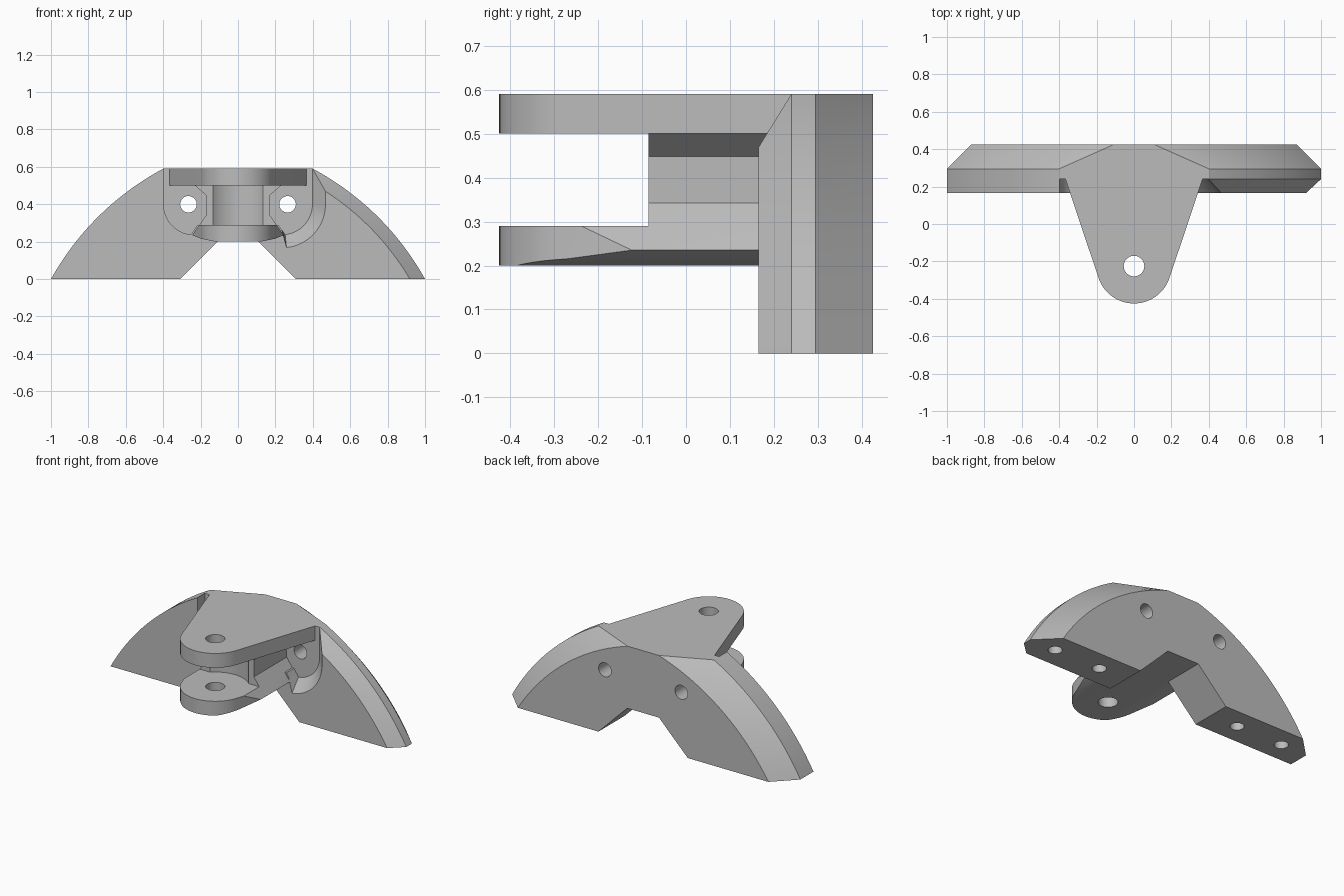
import bpy, bmesh
from math import sin, cos, pi, asin, sqrt, radians

if "Cube" in bpy.data.objects:
    bpy.data.objects.remove(bpy.data.objects["Cube"])

grey = bpy.data.materials.new("plain grey")
grey.use_nodes = True
COLOUR = (0.5, 0.5, 0.5, 1)
grey.diffuse_color = COLOUR
grey.node_tree.nodes["Principled BSDF"].inputs["Base Color"].default_value = COLOUR

TOP, FRONT, FLOOR, BACK = 0.59, 0.165, 0.24, 0.425


def loft(name, rings):
    """Closed solid through rings of equally many points."""
    bm = bmesh.new()
    loops = [[bm.verts.new(p) for p in ring] for ring in rings]
    n = len(loops[0])
    for a, b in zip(loops, loops[1:]):
        for i in range(n):
            j = (i + 1) % n
            bm.faces.new((a[i], a[j], b[j], b[i]))
    bm.faces.new(loops[0][::-1])
    bm.faces.new(loops[-1])
    bmesh.ops.recalc_face_normals(bm, faces=bm.faces)
    mesh = bpy.data.meshes.new(name)
    bm.to_mesh(mesh)
    bm.free()
    mesh.materials.append(grey)
    ob = bpy.data.objects.new(name, mesh)
    bpy.context.collection.objects.link(ob)
    return ob


def along_y(name, profile, y0, y1):
    return loft(name, [[(x, y, z) for x, z in profile] for y in (y0, y1)])


def along_z(name, outline, z0, z1):
    return loft(name, [[(x, y, z) for x, y in outline] for z in (z0, z1)])


def circle(cx, cy, r, n=40):
    return [(cx + r * cos(2 * pi * i / n), cy + r * sin(2 * pi * i / n)) for i in range(n)]


def mirrored(half):
    return half + [(-x, z) for x, z in reversed(half)]


def combine(target, tool, operation):
    """Apply a boolean and remove the tool."""
    mod = target.modifiers.new("join", 'BOOLEAN')
    mod.operation, mod.object, mod.solver = operation, tool, 'EXACT'
    bpy.context.view_layer.objects.active = target
    bpy.ops.object.modifier_apply(modifier=mod.name)
    bpy.data.objects.remove(tool)


# Arched wing plate, bevelled at the back and on the left front edge
def arch(inset, steps=28):
    cx, cz, r = -0.3, -0.722, 1.487 - inset
    a0, a1 = asin(-cz / r), asin((TOP - cz) / r)
    angles = [a0 + (a1 - a0) * i / steps for i in range(steps + 1)]
    return [(cx + r * cos(a), cz + r * sin(a)) for a in angles]


def plate_ring(y, left_inset, right_inset):
    left = [(0.11, 0.2), (0.31, 0)] + arch(left_inset)
    right = [(-x, z) for x, z in reversed([(0.11, 0.2), (0.31, 0)] + arch(right_inset))]
    return [(x, y, z) for x, z in left + right]


bracket = loft("wing_bracket", [
    plate_ring(FRONT, 0.07, 0), plate_ring(FLOOR, 0, 0),
    plate_ring(0.295, 0, 0), plate_ring(BACK, 0.113, 0.113)])


# Recesses beside the web: flared wall on the left, straight on the right
def recess_ring(y, side, d):
    pts = [(0.05, 0.65), (0.398 + d, 0.65)]
    for i in range(17):
        a = -radians(84) * i / 16
        pts.append((0.235 + (0.163 + d) * cos(a), 0.4 + (0.163 + d) * sin(a)))
    pts += [(0.22, 0.285), (0.05, 0.3)]
    return [(side * x, y, z) for x, z in pts]


for side, slope in ((1, 0.93), (-1, 0)):
    rings = [recess_ring(y, side, slope * (FLOOR - y)) for y in (FLOOR, 0.1)]
    combine(bracket, loft("recess_cutter", rings), 'DIFFERENCE')

# Screw holes through the plate and blind holes in the feet
for side in (-1, 1):
    hole = along_y("screw_hole", circle(side * 0.265, 0.4, 0.044), 0.1, 0.5)
    combine(bracket, hole, 'DIFFERENCE')
    for x, depth in ((0.5, 0.25), (0.82, 0.15)):
        hole = along_z("foot_hole", circle(side * x, 0.295, 0.04), -0.1, depth)
        combine(bracket, hole, 'DIFFERENCE')

# Tongue outline shared by both lugs
PIN_Y = -0.225
tip = [(0.2 * cos(a), PIN_Y + 0.2 * sin(a))
       for a in [-radians(19) - radians(142) * i / 32 for i in range(33)]]
tongue = [(0.37, 0.28), (0.37, 0.25)] + tip + [(-0.37, 0.25), (-0.37, 0.28)]

# Waisted web with a hollow front for the hinge barrel
underside = [(0.245, 0.235), (0.195, 0.215), (0.12, 0.2)]
web = along_y("web", mirrored([(0.23, 0.54), (0.23, 0.5), (0.17, 0.448), (0.17, 0.342)]
                              + underside), -0.085, 0.3)
combine(web, along_z("barrel_cutter", circle(0, PIN_Y, 0.194, 64), 0.29, 0.52), 'DIFFERENCE')

# Lower lug, trimmed to the underside of the web
lower_lug = along_z("lower_lug", tongue, 0.15, 0.29)
trim = along_y("lug_trim", mirrored([(0.17, 0.342)] + underside), -0.6, 0.29)
combine(lower_lug, trim, 'INTERSECT')

upper_lug = along_z("upper_lug", tongue, 0.5, TOP)
for part in (web, lower_lug, upper_lug):
    combine(bracket, part, 'UNION')

# Hinge pin hole through both lugs
combine(bracket, along_z("pin_hole", circle(0, PIN_Y, 0.055), 0.1, 0.7), 'DIFFERENCE')

# Smooth the curves, keep edges crisp
bpy.ops.object.select_all(action='DESELECT')
bracket.select_set(True)
bpy.context.view_layer.objects.active = bracket
bpy.ops.object.shade_smooth_by_angle(angle=radians(20))
